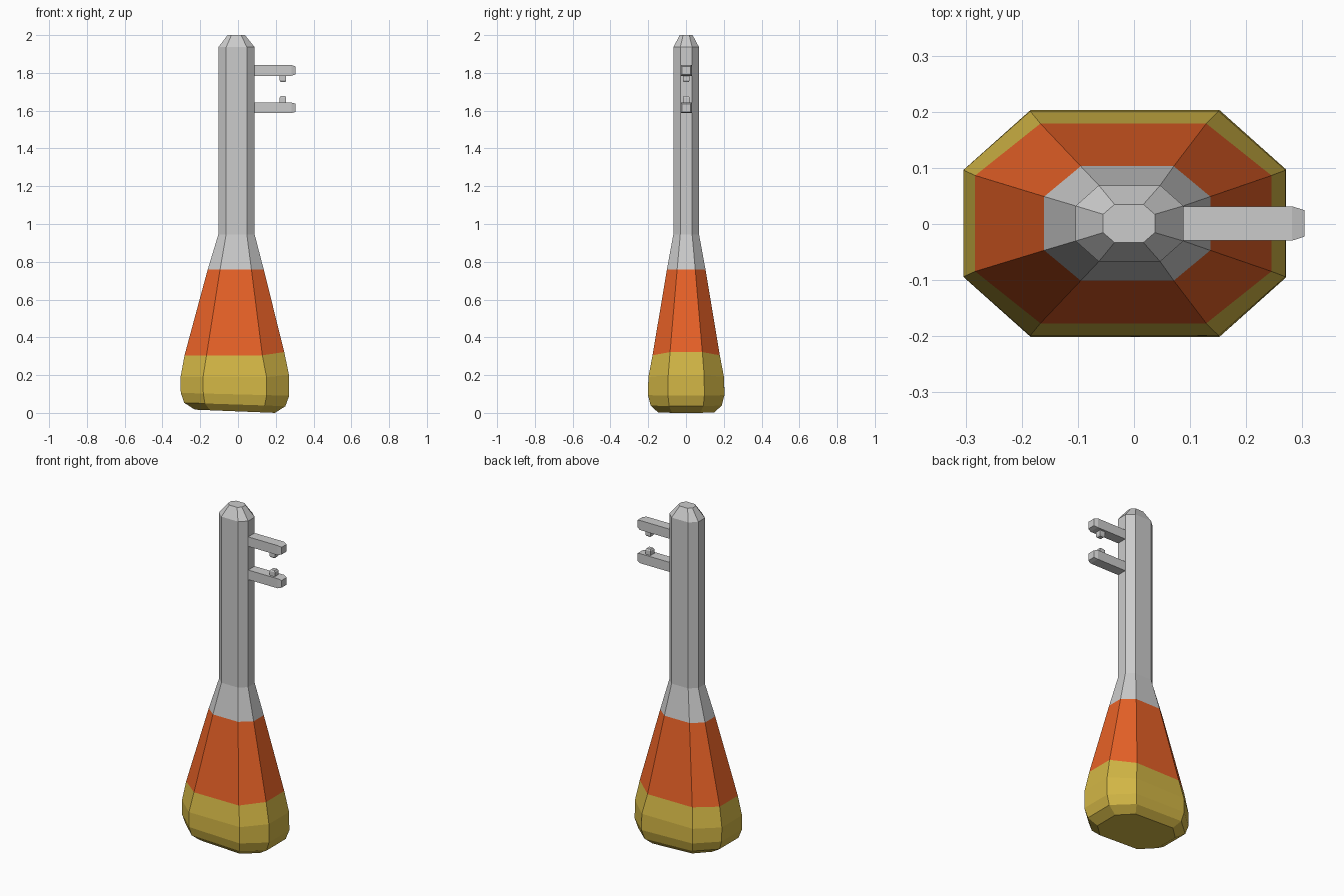
import bpy, bmesh

if "Cube" in bpy.data.objects:
    bpy.data.objects.remove(bpy.data.objects["Cube"])

def octagon(cx, cy, hx, hy, fx, fy):
    """Rectangle with cut corners; fx, fy are the flat shares of each side."""
    ax, ay = hx * fx, hy * fy
    pts = [(hx, -ay), (hx, ay), (ax, hy), (-ax, hy),
           (-hx, ay), (-hx, -ay), (-ax, -hy), (ax, -hy)]
    return [(cx + x, cy + y) for x, y in pts]

def loft(name, rings, color=None, bottom=False, top=False):
    """Skin rings (z, tilt, end lift, centre x, half x, half y, flat x, flat y)."""
    bm = bmesh.new()
    loops = []
    for z, tilt, lift, cx, hx, hy, fx, fy in rings:
        loops.append([bm.verts.new((x, y, z + tilt * x + (lift if i < 2 else 0)))
                      for i, (x, y) in enumerate(octagon(cx, 0.001, hx, hy, fx, fy))])
    for a, b in zip(loops, loops[1:]):
        for i in range(8):
            j = (i + 1) % 8
            bm.faces.new((a[i], a[j], b[j], b[i]))
    if bottom:
        bm.faces.new(loops[0][::-1])
    if top:
        bm.faces.new(loops[-1])
    return finish(name, bm, color)

def finish(name, bm, color=None):
    mesh = bpy.data.meshes.new(name)
    bm.to_mesh(mesh)
    bm.free()
    obj = bpy.data.objects.new(name, mesh)
    bpy.context.collection.objects.link(obj)
    if color:
        mat = bpy.data.materials.new(name + "_paint")
        mat.diffuse_color = (*color, 1)
        mat.use_nodes = True
        mat.node_tree.nodes["Principled BSDF"].inputs["Base Color"].default_value = mat.diffuse_color
        mesh.materials.append(mat)
    return obj

def tapered_bar(name, start, end, half, tip, axis):
    """Square bar along an axis (0 = x, 2 = z), its far end chamfered.
    half = cross-section half sizes, tip = (chamfer length, chamfer inset)."""
    bm = bmesh.new()
    length = end[axis] - start[axis]
    sign = 1 if length > 0 else -1
    loops = []
    for t, inset in ((0, 0), (length - sign * tip[0], 0), (length, tip[1])):
        loop = []
        for u, v in ((-1, -1), (1, -1), (1, 1), (-1, 1)):
            off = [u * (half[0] - inset), v * (half[1] - inset)]
            off.insert(axis, t)
            loop.append(bm.verts.new([s + o for s, o in zip(start, off)]))
        loops.append(loop)
    for a, b in zip(loops, loops[1:]):
        for i in range(4):
            j = (i + 1) % 4
            bm.faces.new((a[i], a[j], b[j], b[i]))
    bm.faces.new(loops[0][::-1])
    bm.faces.new(loops[-1])
    bmesh.ops.recalc_face_normals(bm, faces=bm.faces)
    return finish(name, bm)

# Rings shared where the colour changes
yellow_top = (0.305, 0, 0.017, -0.019, 0.264, 0.178, 0.56, 0.48)
orange_top = (0.76, 0, 0, -0.012, 0.148, 0.102, 0.56, 0.47)

# Rounded yellow foot, slightly tilted
loft("yellow_base", [
    (0.008, -0.04, 0, -0.016, 0.212, 0.150, 0.62, 0.50),
    (0.044, -0.034, 0, -0.017, 0.268, 0.188, 0.59, 0.48),
    (0.098, -0.026, 0, -0.016, 0.287, 0.2025, 0.585, 0.475),
    (0.190, 0, 0.01, -0.017, 0.287, 0.200, 0.585, 0.475),
    yellow_top], (0.65, 0.47, 0.06), bottom=True)

# Tapering orange band
loft("orange_band", [yellow_top, orange_top], (0.8, 0.12, 0.02))

# Grey neck, shaft and chamfered tip
loft("handle_shaft", [
    orange_top,
    (0.945, 0, 0, -0.008, 0.096, 0.068, 0.57, 0.46),
    (1.936, 0, 0, -0.008, 0.096, 0.068, 0.57, 0.46),
    (2.0, 0, 0, -0.009, 0.046, 0.034, 0.56, 0.48)], top=True)

# Two side arms with small pegs facing each other
for label, z, side in (("upper", 1.813, -1), ("lower", 1.615, 1)):
    tapered_bar(label + "_arm", (0.07, 0.001, z), (0.304, 0.001, z),
                (0.0305, 0.0285), (0.022, 0.007), 0)
    tapered_bar(label + "_peg", (0.238, 0.001, z + side * 0.02),
                (0.238, 0.001, z + side * 0.062),
                (0.017, 0.018), (0.008, 0.005), 2)
